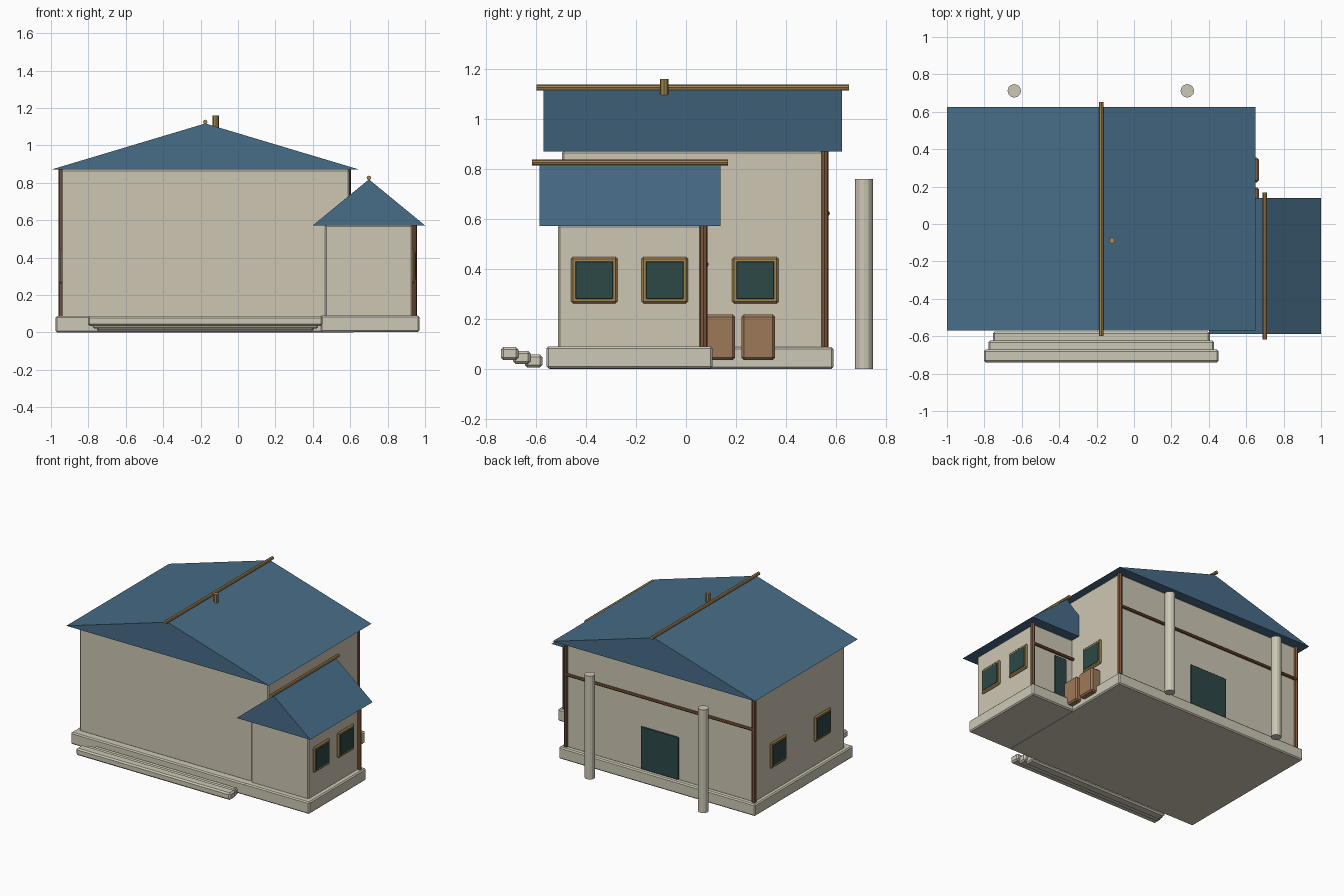
import bpy, bmesh
from math import radians
from mathutils import Matrix

cube = bpy.data.objects.get("Cube")
if cube:
    bpy.data.objects.remove(cube)


def material(name, hex_code):
    """Flat colour from an sRGB hex code, stored as linear."""
    srgb = [c / 255 for c in bytes.fromhex(hex_code)]
    colour = [c / 12.92 if c < 0.04 else ((c + 0.055) / 1.055) ** 2.4 for c in srgb] + [1]
    mat = bpy.data.materials.new(name)
    mat.use_nodes = True
    mat.diffuse_color = colour
    bsdf = next(n for n in mat.node_tree.nodes if n.type == "BSDF_PRINCIPLED")
    bsdf.inputs["Base Color"].default_value = colour
    return mat


PLASTER = material("plaster", "cdc6b3")
STONE = material("stone", "cdc8b6")
ROOF = material("blue_roof", "476c87")
TIMBER = material("brown_timber", "7d573a")
GOLD = material("golden_wood", "a4854f")
CRATE = material("crate_wood", "9e7959")
GLASS = material("dark_teal", "2c4846")


def finish(name, bm, mat):
    bmesh.ops.recalc_face_normals(bm, faces=bm.faces)
    mesh = bpy.data.meshes.new(name)
    bm.to_mesh(mesh)
    bm.free()
    mesh.materials.append(mat)
    obj = bpy.data.objects.new(name, mesh)
    bpy.context.collection.objects.link(obj)
    return obj


def box(name, x, y, z, mat, bevel=0.008):
    """Box between (low, high) limits on each axis, with chamfered edges."""
    bm = bmesh.new()
    bmesh.ops.create_cube(bm, size=1)
    for v in bm.verts:
        v.co = [lim[0] if c < 0 else lim[1] for c, lim in zip(v.co, (x, y, z))]
    if bevel:
        bmesh.ops.bevel(bm, geom=bm.edges[:], offset=bevel, segments=1, affect="EDGES")
    return finish(name, bm, mat)


def pole(name, centre, radius, length, axis, mat, sides=8):
    bm = bmesh.new()
    bmesh.ops.create_cone(bm, cap_ends=True, segments=sides, radius1=radius,
                          radius2=radius, depth=length)
    turn = {"x": Matrix.Rotation(radians(90), 4, "Y"),
            "y": Matrix.Rotation(radians(90), 4, "X"), "z": Matrix()}[axis]
    bmesh.ops.transform(bm, matrix=Matrix.Translation(centre) @ turn, verts=bm.verts)
    return finish(name, bm, mat)


def gable_roof(name, x, y, z):
    """Closed triangular prism with its ridge running front to back."""
    bm = bmesh.new()
    profile = [(x[0], z[0]), (x[1], z[0]), (sum(x) / 2, z[1])]
    face = bm.faces.new([bm.verts.new((px, y[0], pz)) for px, pz in profile])
    ext = bmesh.ops.extrude_face_region(bm, geom=[face])
    new = [g for g in ext["geom"] if isinstance(g, bmesh.types.BMVert)]
    bmesh.ops.translate(bm, vec=(0, y[1] - y[0], 0), verts=new)
    return finish(name, bm, ROOF)


def window(name, wall_x, y, side):
    """Square framed window on a side wall; side is the outward x direction."""
    z, half, pane = 0.355, 0.093, 0.075

    def span(depth):
        return sorted((wall_x - side * 0.02, wall_x + side * depth))

    box(name + "_frame", span(0.012), (y - half, y + half), (z - half, z + half), GOLD)
    box(name + "_glass", span(0.015), (y - pane, y + pane), (z - pane, z + pane), GLASS, 0.002)


# Foundations and walls
box("main_base", (-0.975, 0.625), (-0.555, 0.59), (0, 0.087), STONE)
box("wing_base", (0.44, 0.97), (-0.558, 0.107), (0.002, 0.09), STONE)
box("main_walls", (-0.945, 0.595), (-0.497, 0.555), (0.08, 0.872), PLASTER)
box("wing_walls", (0.465, 0.933), (-0.513, 0.068), (0.08, 0.575), PLASTER)

# Roofs with ridge poles and flue
gable_roof("main_roof", (-1, 0.65), (-0.57, 0.625), (0.87, 1.117))
gable_roof("wing_roof", (0.4, 1), (-0.587, 0.138), (0.572, 0.818))
pole("main_ridge", (-0.175, 0.027, 1.125), 0.012, 1.25, "y", GOLD)
pole("wing_ridge", (0.7, -0.224, 0.826), 0.012, 0.785, "y", GOLD)
pole("flue", (-0.118, -0.088, 1.128), 0.017, 0.065, "z", GOLD)

# Corner posts and rear rails
for name, x, y, top in (("main_left_post", 0.588, 0.555, 0.87),
                        ("main_right_post", -0.943, 0.555, 0.87),
                        ("wing_post", 0.94, 0.07, 0.575)):
    pole(name, (x, y, (top + 0.085) / 2), 0.016, top - 0.085, "z", TIMBER)
pole("main_rail", (-0.178, 0.565, 0.622), 0.011, 1.53, "x", TIMBER)
pole("wing_rail", (0.765, 0.08, 0.418), 0.011, 0.35, "x", TIMBER)

# Windows
for i, y in enumerate((-0.367, -0.085)):
    window(f"wing_window_{i}", 0.933, y, 1)
for i, y in enumerate((-0.235, 0.28)):
    window(f"right_window_{i}", -0.945, y, -1)
window("left_window", 0.595, 0.278, 1)

# Rear doors
box("main_door", (-0.33, -0.025), (0.54, 0.563), (0.087, 0.4), GLASS, 0.003)
box("wing_door", (0.65, 0.75), (0.05, 0.076), (0.09, 0.4), GLASS, 0.003)

# Crates beside the left wall
for i, y in enumerate((0.062, 0.222)):
    box(f"crate_{i}", (0.57, 0.667), (y, y + 0.134), (0.035, 0.218), CRATE, 0.01)

# Front steps, each one further out and higher
for i in range(3):
    x, y, z = 0.58 + 0.024 * i, -0.575 - 0.048 * i, 0.005 + 0.015 * i
    box(f"front_step_{i}", (-0.175 - x, -0.175 + x), (y - 0.07, y), (z, z + 0.052), STONE, 0.01)

# Free-standing rear columns
for name, x in (("left_column", 0.285), ("right_column", -0.64)):
    pole(name, (x, 0.712, 0.38), 0.036, 0.76, "z", STONE, 12)
